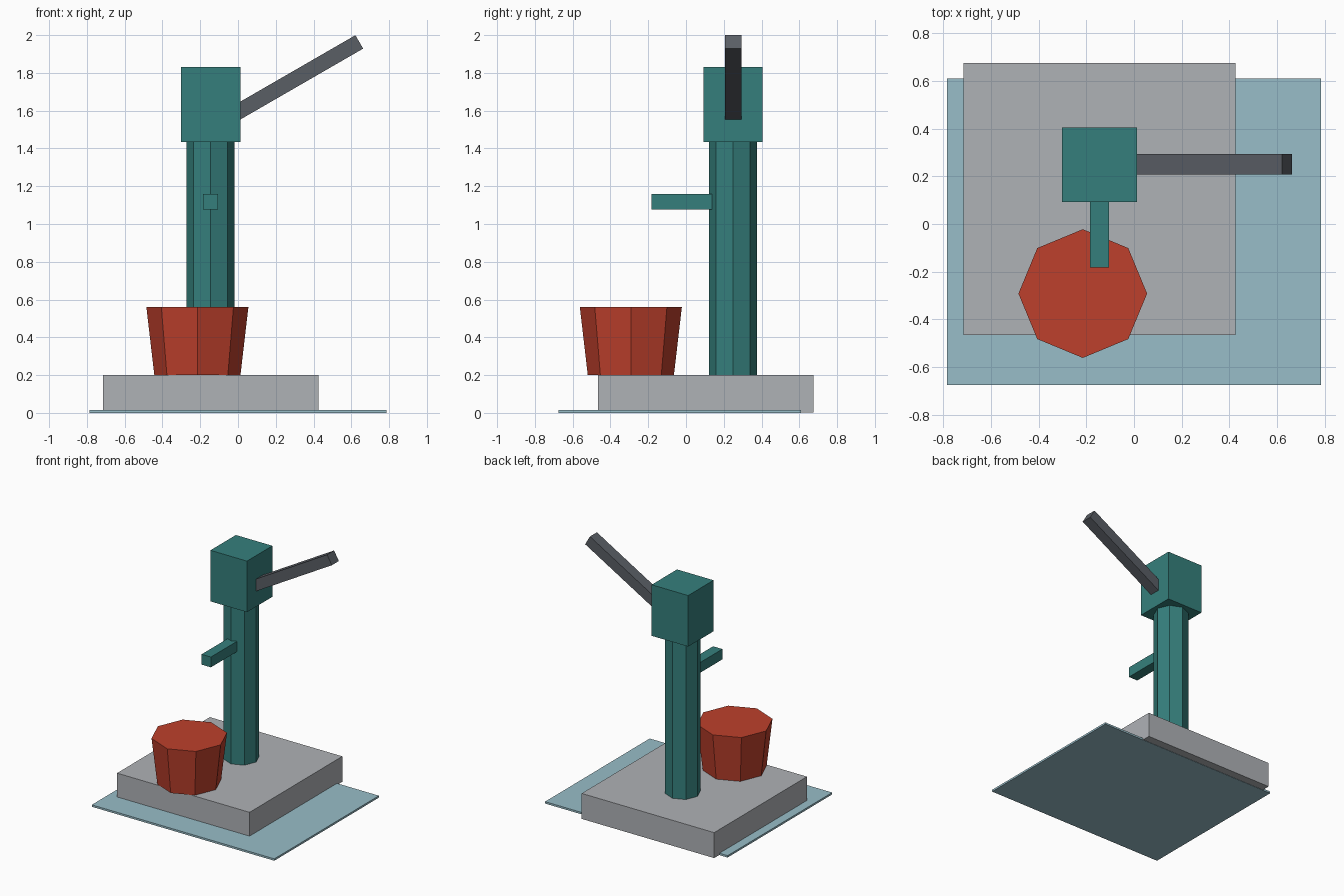
import bpy, bmesh, math
from mathutils import Matrix

if "Cube" in bpy.data.objects:
    bpy.data.objects.remove(bpy.data.objects["Cube"])


def material(name, rgb):
    m = bpy.data.materials.new(name)
    m.diffuse_color = (*rgb, 1)
    m.use_nodes = True
    m.node_tree.nodes["Principled BSDF"].inputs["Base Color"].default_value = m.diffuse_color
    return m


TEAL = material("teal paint", (0.036, 0.213, 0.202))
STONE = material("grey stone", (0.429, 0.445, 0.468))
WATER = material("pale blue", (0.314, 0.509, 0.578))
RED = material("red", (0.515, 0.051, 0.025))
IRON = material("dark iron", (0.102, 0.112, 0.130))


def finish(name, bm, mat):
    bmesh.ops.recalc_face_normals(bm, faces=bm.faces)
    me = bpy.data.meshes.new(name)
    bm.to_mesh(me)
    bm.free()
    me.materials.append(mat)
    ob = bpy.data.objects.new(name, me)
    bpy.context.collection.objects.link(ob)
    return ob


def box(name, lo, hi, mat):
    bm = bmesh.new()
    size = [b - a for a, b in zip(lo, hi)]
    mid = [(a + b) / 2 for a, b in zip(lo, hi)]
    bmesh.ops.create_cube(bm, size=1, matrix=Matrix.Translation(mid) @ Matrix.Diagonal((*size, 1)))
    return finish(name, bm, mat)


def octagon(name, x, y, z0, z1, r0, r1, mat):
    # eight-sided solid with corners on the axes
    bm = bmesh.new()
    bmesh.ops.create_cone(bm, cap_ends=True, segments=8, radius1=r0, radius2=r1, depth=z1 - z0,
                          matrix=Matrix.Translation((x, y, (z0 + z1) / 2)))
    return finish(name, bm, mat)


# ground: puddle sheet and stone slab
box("puddle", (-0.785, -0.675, 0), (0.785, 0.61, 0.015), WATER)
box("slab", (-0.715, -0.465, 0.002), (0.425, 0.675, 0.2), STONE)

# pump body
octagon("column", -0.145, 0.248, 0.2, 1.45, 0.127, 0.127, TEAL)
box("pump_head", (-0.302, 0.093, 1.433), (0.012, 0.405, 1.83), TEAL)
box("spout", (-0.185, -0.183, 1.078), (-0.105, 0.2, 1.158), TEAL)

# lever arm, raised 30 degrees
handle = box("handle", (-0.75, -0.043, -0.041), (0, 0.043, 0.041), IRON)
handle.location = (0.642, 0.25, 1.964)
handle.rotation_euler = (0, -math.radians(30), 0)

# bucket
octagon("bucket", -0.215, -0.292, 0.2, 0.56, 0.228, 0.27, RED)
